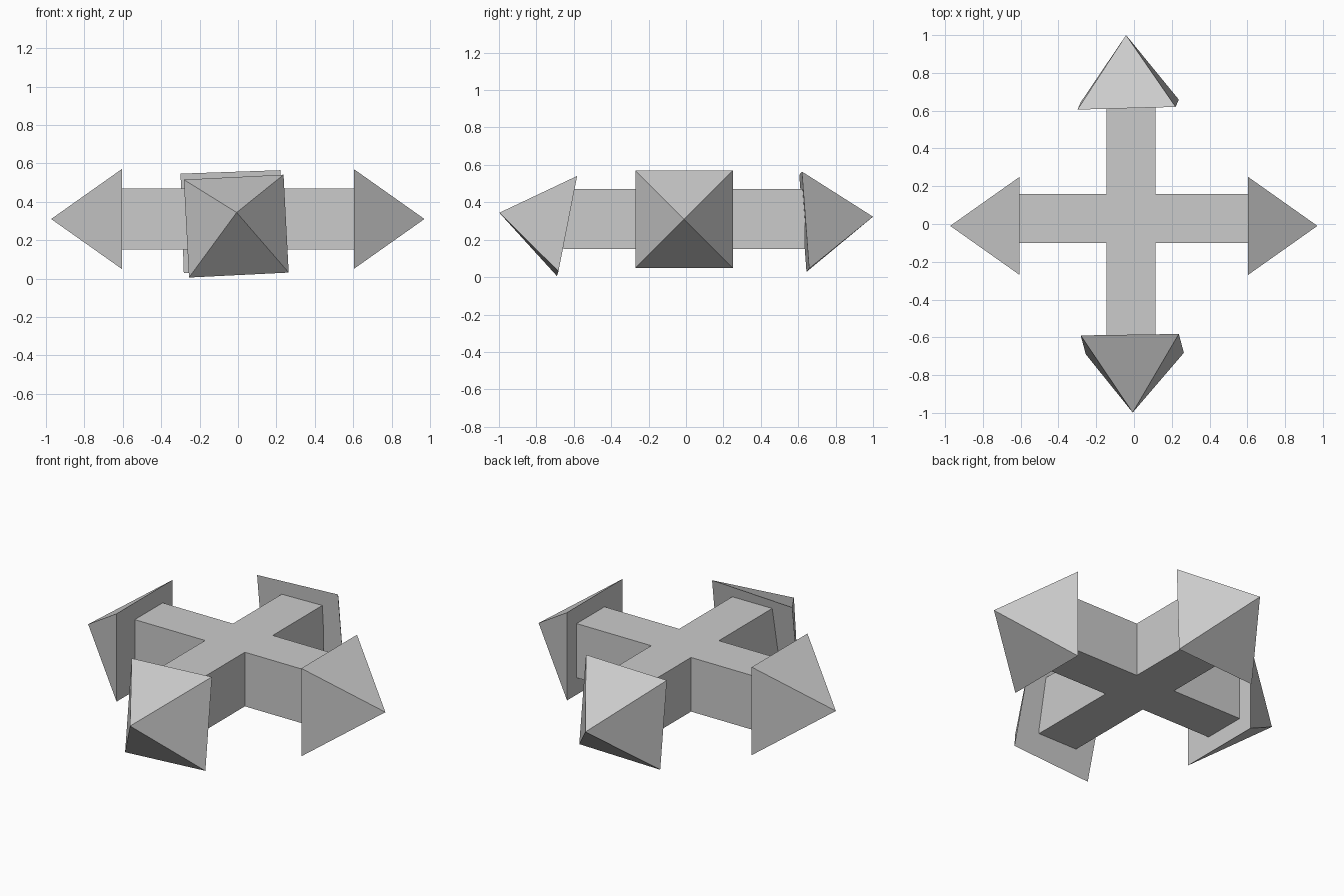
import bpy, bmesh, math
from mathutils import Vector, Matrix

if "Cube" in bpy.data.objects:
    bpy.data.objects.remove(bpy.data.objects["Cube"])


def finish(name, bm):
    bmesh.ops.recalc_face_normals(bm, faces=bm.faces)
    mesh = bpy.data.meshes.new(name)
    bm.to_mesh(mesh)
    bm.free()
    obj = bpy.data.objects.new(name, mesh)
    bpy.context.collection.objects.link(obj)
    return obj


# Cross body: plus-shaped outline extruded upward
x0, x1, y0, y1 = -0.145, 0.115, -0.10, 0.16
left, right, front, back = -0.605, 0.605, -0.655, 0.635
outline = [(x0, front), (x1, front), (x1, y0), (right, y0), (right, y1), (x1, y1),
           (x1, back), (x0, back), (x0, y1), (left, y1), (left, y0), (x0, y0)]
bm = bmesh.new()
face = bm.faces.new([bm.verts.new((x, y, 0.15)) for x, y in outline])
ext = bmesh.ops.extrude_face_region(bm, geom=[face], use_keep_orig=True)
top = [v for v in ext["geom"] if isinstance(v, bmesh.types.BMVert)]
bmesh.ops.translate(bm, verts=top, vec=(0, 0, 0.32))
finish("cross_body", bm)


# Arrow tip: square pyramid from base centre to apex, with one base edge direction
def arrow_tip(name, base, apex, edge, side=0.52):
    base, apex = Vector(base), Vector(apex)
    z = (apex - base).normalized()
    x = Vector(edge)
    x = (x - z * x.dot(z)).normalized()
    rot = Matrix((x, z.cross(x), z)).transposed().to_4x4()
    depth = (apex - base).length
    bm = bmesh.new()
    bmesh.ops.create_cone(bm, cap_ends=True, segments=4, radius1=side / math.sqrt(2),
                          radius2=0, depth=depth)
    bmesh.ops.remove_doubles(bm, verts=bm.verts, dist=1e-4)
    # turn the base square so its edges line up with the local axes
    v = min(bm.verts, key=lambda p: p.co.z).co
    turn = Matrix.Rotation(math.pi / 4 - math.atan2(v.y, v.x), 4, 'Z')
    bm.transform(Matrix.Translation((base + apex) / 2) @ rot @ turn)
    finish(name, bm)


arrow_tip("left_tip", (-0.605, -0.01, 0.31), (-0.973, -0.01, 0.31), (0, 1, 0))
arrow_tip("right_tip", (0.603, -0.01, 0.31), (0.971, -0.01, 0.31), (0, 1, 0))
arrow_tip("front_tip", (-0.009, -0.636, 0.273), (-0.007, -0.998, 0.344), (0.52, 0.012, 0.025))
arrow_tip("back_tip", (-0.031, 0.632, 0.296), (-0.042, 1.0, 0.323), (0.52, 0.015, 0.018))
